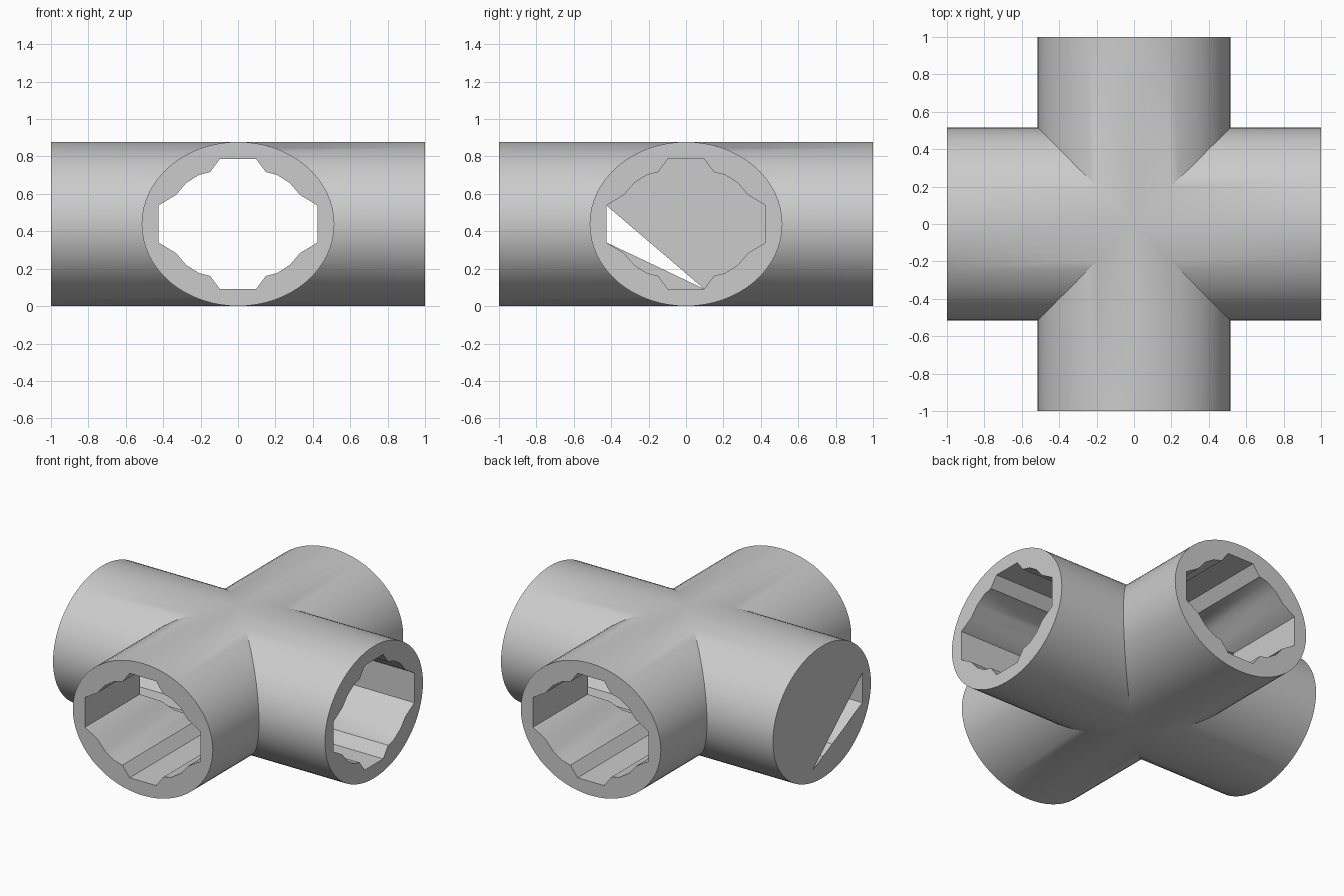
import bpy, bmesh
from math import sin, cos, pi
from mathutils import Matrix

if "Cube" in bpy.data.objects:
    bpy.data.objects.remove(bpy.data.objects["Cube"])

RX, RZ = 0.515, 0.439      # elliptical pipe radii
ZC = RZ                    # axis height
SEG = 64

# closed cross-sections as (sideways, up) around the pipe axis
outer = [(RX * sin(2 * pi * i / SEG), RZ * cos(2 * pi * i / SEG)) for i in range(SEG)]

# notched bore: one quarter, mirrored clockwise from top centre
quarter = [(0.097, 0.347), (0.15, 0.277), (0.21, 0.262), (0.278, 0.218),
           (0.332, 0.155), (0.425, 0.099)]
right = quarter + [(u, -v) for u, v in reversed(quarter)]
left = [(-u, v) for u, v in reversed(right)]
bore = [(0, 0.347)] + right + [(0, -0.347)] + left


def arm_wall(bm, profile, inward):
    """Wall of one arm, from its open end to the mitre; returns the end edges."""
    end = [bm.verts.new((1, u, v + ZC)) for u, v in profile]
    mitre = [bm.verts.new((abs(u), u, v + ZC)) for u, v in profile]
    n = len(profile)
    for i in range(n):
        j = (i + 1) % n
        f = [end[i], mitre[i], mitre[j], end[j]]
        bm.faces.new(f if inward else f[::-1]).smooth = True
    return [bm.edges.get((end[i], end[(i + 1) % n])) for i in range(n)]


def finish(bm, name):
    mesh = bpy.data.meshes.new(name)
    bm.to_mesh(mesh)
    bm.free()
    ob = bpy.data.objects.new(name, mesh)
    bpy.context.collection.objects.link(ob)
    return ob


# four-way pipe: one mitred arm with outer wall, bore and end ring, turned four times
bm = bmesh.new()
rim = arm_wall(bm, outer, False) + arm_wall(bm, bore, True)
bmesh.ops.triangle_fill(bm, edges=rim, use_beauty=True, normal=(1, 0, 0))
arm = bm.verts[:] + bm.edges[:] + bm.faces[:]
for k in (1, 2, 3):
    new = bmesh.ops.duplicate(bm, geom=arm)["geom"]
    bmesh.ops.rotate(bm, verts=[g for g in new if isinstance(g, bmesh.types.BMVert)],
                     cent=(0, 0, 0), matrix=Matrix.Rotation(k * pi / 2, 3, 'Z'))
bmesh.ops.remove_doubles(bm, verts=bm.verts, dist=1e-4)
bmesh.ops.recalc_face_normals(bm, faces=bm.faces)
pipe = finish(bm, "cross_pipe")
bpy.context.view_layer.objects.active = pipe
pipe.select_set(True)
bpy.ops.object.shade_smooth_by_angle(angle=pi / 6)

# thin cover over the left bore, with a triangular gap between three bore corners
bm = bmesh.new()
vs = [bm.verts.new((-1, u, v + ZC)) for u, v in bore]
a, b, c = (bore.index(p) for p in ((-0.425, 0.099), (-0.425, -0.099), (0.097, -0.347)))
bm.faces.new(vs[:c + 1] + vs[a:])
bm.faces.new(vs[c:b + 1])
for f in bm.faces:
    f.normal_update()
    if f.normal.x > 0:
        f.normal_flip()
bmesh.ops.triangulate(bm, faces=bm.faces[:], ngon_method='EAR_CLIP')
finish(bm, "end_cover")
